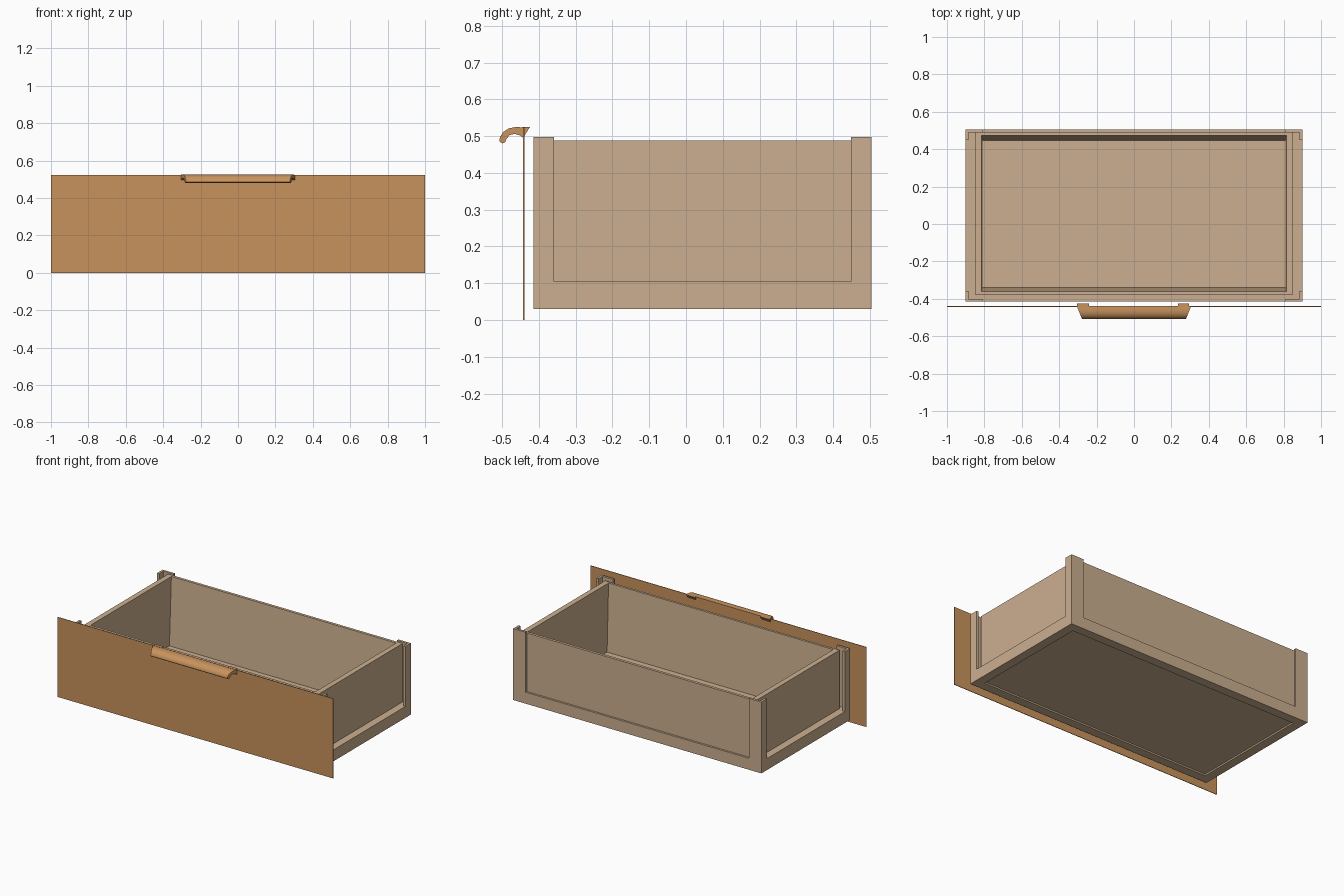
import bpy, bmesh

old = bpy.data.objects.get("Cube")
if old:
    bpy.data.objects.remove(old, do_unlink=True)


def material(name, rgb):
    m = bpy.data.materials.new(name)
    m.use_nodes = True
    m.diffuse_color = (*rgb, 1)
    bsdf = next(n for n in m.node_tree.nodes if n.type == 'BSDF_PRINCIPLED')
    bsdf.inputs["Base Color"].default_value = (*rgb, 1)
    return m


TAN = material("pale_wood", (0.60, 0.43, 0.28))
ORANGE = material("warm_wood", (0.58, 0.29, 0.11))


def finish(name, bm, mat):
    bmesh.ops.recalc_face_normals(bm, faces=bm.faces)
    mesh = bpy.data.meshes.new(name)
    bm.to_mesh(mesh)
    bm.free()
    mesh.materials.append(mat)
    obj = bpy.data.objects.new(name, mesh)
    bpy.context.collection.objects.link(obj)
    return obj


def box(name, x, y, z, mat):
    bm = bmesh.new()
    bmesh.ops.create_cube(bm, size=1)
    for v in bm.verts:
        v.co = [r[0] if c < 0 else r[1] for c, r in zip(v.co, (x, y, z))]
    return finish(name, bm, mat)


def ring_stack(name, rings, mat):
    """Join rectangles (half width, front, back, height) into a closed skin."""
    bm = bmesh.new()
    loops = [[bm.verts.new(p) for p in ((-w, f, z), (w, f, z), (w, b, z), (-w, b, z))]
             for w, f, b, z in rings]
    for a, b in zip(loops, loops[1:]):
        for i in range(4):
            j = (i + 1) % 4
            bm.faces.new((a[i], a[j], b[j], b[i]))
    bm.faces.new(loops[0])
    bm.faces.new(loops[-1])
    return finish(name, bm, mat)


# Tray: recessed underside, base ledge, panel walls, tapered inside, floor
X, FRONT, BACK = 0.90, -0.415, 0.505
ring_stack("drawer_tray", [
    (X - 0.06, FRONT + 0.06, BACK - 0.06, 0.04),
    (X - 0.06, FRONT + 0.06, BACK - 0.06, 0.03),
    (X, FRONT, BACK, 0.03),
    (X, FRONT, BACK, 0.105),
    (0.85, -0.377, 0.492, 0.105),
    (0.85, -0.377, 0.492, 0.488),
    (0.815, -0.362, 0.474, 0.488),
    (0.81, -0.34, 0.447, 0.045)], TAN)

# Corner posts: L-shaped plates standing on the ledge
T = 0.015
for side, sx in (("left", 1), ("right", -1)):
    for end, y, d in (("front", FRONT, 1), ("back", BACK, -1)):
        outline = [(X, 0), (X, 0.056), (X - T, 0.056), (X - T, T), (0.81, T), (0.81, 0)]
        bm = bmesh.new()
        face = bm.faces.new([bm.verts.new((sx * px, y + d * py, 0.10)) for px, py in outline])
        top = bmesh.ops.extrude_face_region(bm, geom=[face])["geom"]
        bmesh.ops.translate(bm, vec=(0, 0, 0.398),
                            verts=[v for v in top if isinstance(v, bmesh.types.BMVert)])
        finish(f"{end}_{side}_post", bm, TAN)

# Thin front board
box("front_board", (-1, 1), (-0.443, -0.439), (0, 0.523), ORANGE)

# Hooked pull: curved section swept across, narrowing towards the outer lip
section = [(-0.440, 0.523), (-0.462, 0.525), (-0.482, 0.521), (-0.497, 0.511),
           (-0.506, 0.497), (-0.507, 0.486), (-0.500, 0.480), (-0.492, 0.483),
           (-0.488, 0.493), (-0.479, 0.503), (-0.466, 0.506), (-0.452, 0.502),
           (-0.440, 0.494)]
bm = bmesh.new()
ends = []
for sx in (-1, 1):
    ends.append([bm.verts.new((sx * (0.305 + 0.4 * (y + 0.44)), y, z)) for y, z in section])
for i in range(len(section)):
    j = (i + 1) % len(section)
    bm.faces.new((ends[0][i], ends[0][j], ends[1][j], ends[1][i]))
for loop in ends:
    bm.faces.new(loop)
handle = finish("handle", bm, ORANGE)
bpy.context.view_layer.objects.active = handle
handle.select_set(True)
bpy.ops.object.shade_smooth_by_angle(angle=0.9)
handle.select_set(False)

# Wedge clips gripping the board behind each end of the pull
for side, x0, x1 in (("right", -0.305, -0.24), ("left", 0.235, 0.295)):
    bm = bmesh.new()
    tri = bm.faces.new([bm.verts.new((x0, y, z)) for y, z in
                        ((-0.441, 0.498), (-0.424, 0.525), (-0.445, 0.525))])
    far = bmesh.ops.extrude_face_region(bm, geom=[tri])["geom"]
    bmesh.ops.translate(bm, vec=(x1 - x0, 0, 0),
                        verts=[v for v in far if isinstance(v, bmesh.types.BMVert)])
    finish(f"handle_clip_{side}", bm, ORANGE)
